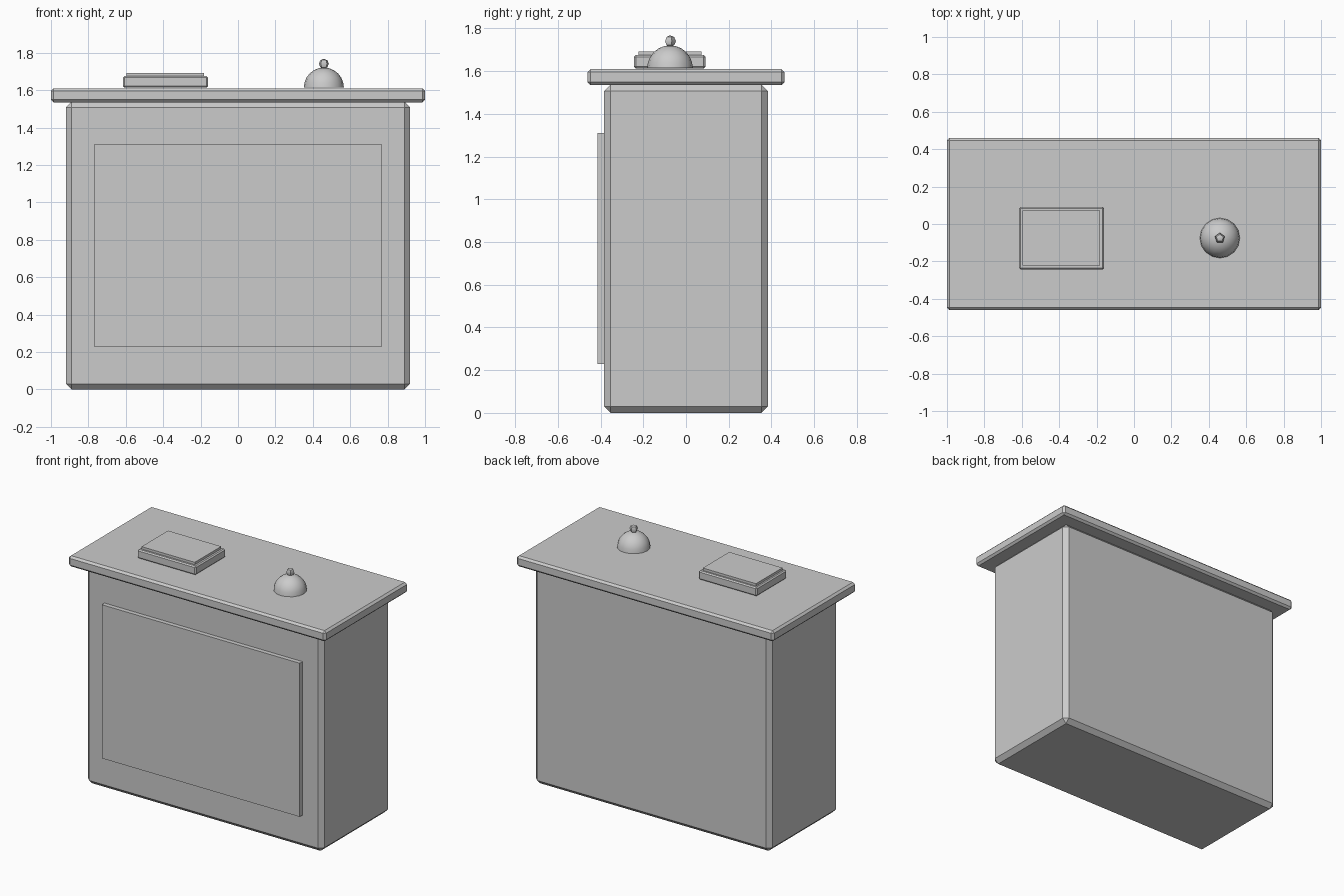
import bpy
import math

cube = bpy.data.objects.get("Cube")
if cube:
    bpy.data.objects.remove(cube, do_unlink=True)

grey = bpy.data.materials.new("plain grey")
grey.use_nodes = True
colour = (0.6, 0.6, 0.6, 1)
grey.diffuse_color = colour
grey.node_tree.nodes["Principled BSDF"].inputs["Base Color"].default_value = colour


def box(name, low, high, chamfer=0):
    """Box between two corners, with flat chamfered edges."""
    centre = [(a + b) / 2 for a, b in zip(low, high)]
    bpy.ops.mesh.primitive_cube_add(size=1, location=centre)
    obj = bpy.context.object
    obj.name = name
    obj.scale = [b - a for a, b in zip(low, high)]
    bpy.ops.object.transform_apply(location=False, rotation=False, scale=True)
    if chamfer:
        bevel = obj.modifiers.new("Chamfer", "BEVEL")
        bevel.width = chamfer
        bevel.segments = 1
    obj.data.materials.append(grey)
    return obj


def lathe(name, profile, sides, location, smooth):
    """Turn a (radius, height) profile around z; zero radius closes to a point."""
    verts, faces, rings = [], [], []
    for radius, height in profile:
        count = sides if radius > 0 else 1
        rings.append(range(len(verts), len(verts) + count))
        for i in range(count):
            angle = math.tau * i / sides
            verts.append((radius * math.sin(angle), radius * math.cos(angle), height))
    for low, high in zip(rings, rings[1:]):
        for i in range(sides):
            j = (i + 1) % sides
            quad = [low[j % len(low)], low[i % len(low)],
                    high[i % len(high)], high[j % len(high)]]
            faces.append(list(dict.fromkeys(quad)))
    mesh = bpy.data.meshes.new(name)
    mesh.from_pydata(verts, [], faces)
    mesh.materials.append(grey)
    obj = bpy.data.objects.new(name, mesh)
    bpy.context.collection.objects.link(obj)
    obj.location = location
    if smooth:
        bpy.ops.object.select_all(action="DESELECT")
        obj.select_set(True)
        bpy.context.view_layer.objects.active = obj
        bpy.ops.object.shade_smooth_by_angle(angle=math.radians(40))
    return obj


# Counter
box("counter_body", (-0.92, -0.383, 0), (0.92, 0.383, 1.537), 0.03)
box("counter_top", (-1, -0.461, 1.535), (1, 0.461, 1.61), 0.014)
box("front_panel", (-0.77, -0.414, 0.23), (0.77, -0.37, 1.31))

# Guest book
box("book_cover", (-0.614, -0.243, 1.613), (-0.16, 0.091, 1.675), 0.008)
box("book_page", (-0.595, -0.222, 1.67), (-0.181, 0.072, 1.692))

# Desk bell: dome and button
steps = 6
dome = [(0, 0)] + [(0.107 * math.cos(a), 0.107 * math.sin(a))
                   for a in (math.pi / 2 * i / steps for i in range(steps))]
dome.append((0, 0.107))
bell = (0.459, -0.075, 1.614)
lathe("bell_dome", dome, 16, bell, True)

button = [(0, -0.027)] + [(0.028 * math.cos(a), 0.027 * math.sin(a))
                          for a in (-math.pi / 4, 0, math.pi / 4)] + [(0, 0.027)]
lathe("bell_button", button, 5, (bell[0], bell[1], 1.741), True)
